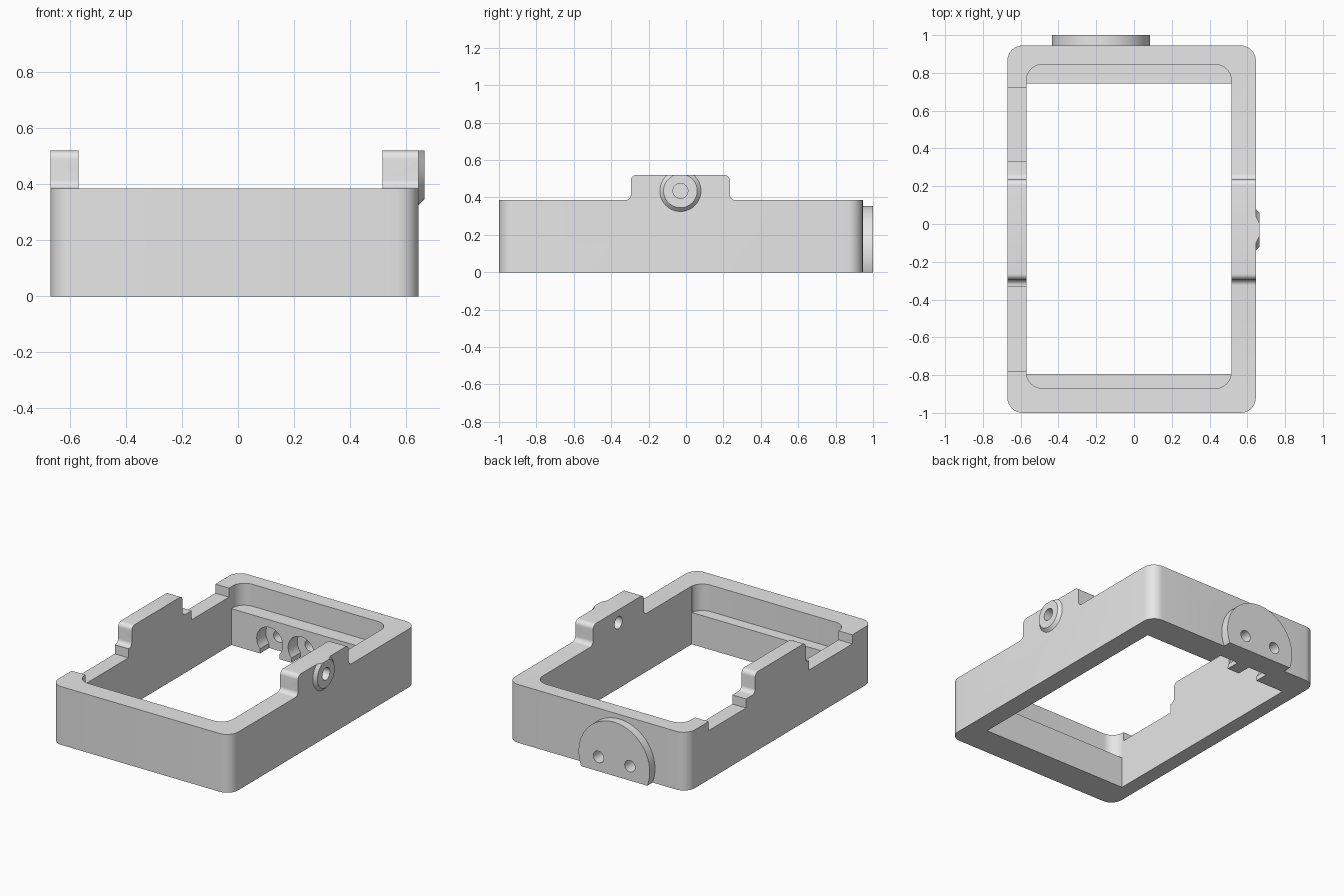
import bpy, bmesh, math
from mathutils import Vector

if "Cube" in bpy.data.objects:
    bpy.data.objects.remove(bpy.data.objects["Cube"])

grey = bpy.data.materials.new("plain_grey")
grey.diffuse_color = (0.8, 0.8, 0.8, 1)
grey.use_nodes = True
grey.node_tree.nodes["Principled BSDF"].inputs["Base Color"].default_value = grey.diffuse_color


def prism(name, pts, axis, lo, hi):
    """Extrude a 2D outline along an axis; outline is (y,z), (x,z) or (x,y)."""
    place = {'X': lambda a, b, t: (t, a, b),
             'Y': lambda a, b, t: (a, t, b),
             'Z': lambda a, b, t: (a, b, t)}[axis]
    bm = bmesh.new()
    face = bm.faces.new([bm.verts.new(place(a, b, lo)) for a, b in pts])
    ext = bmesh.ops.extrude_face_region(bm, geom=[face])
    top = [v for v in ext['geom'] if isinstance(v, bmesh.types.BMVert)]
    bmesh.ops.translate(bm, verts=top, vec=Vector(place(0, 0, hi - lo)))
    bmesh.ops.recalc_face_normals(bm, faces=bm.faces)
    me = bpy.data.meshes.new(name)
    bm.to_mesh(me)
    bm.free()
    me.materials.append(grey)
    ob = bpy.data.objects.new(name, me)
    bpy.context.collection.objects.link(ob)
    return ob


def rect(x0, x1, y0, y1):
    return [(x0, y0), (x1, y0), (x1, y1), (x0, y1)]


def arc(cx, cy, r, a0, a1, n=8):
    return [(cx + r * math.cos(math.radians(a0 + (a1 - a0) * i / n)),
             cy + r * math.sin(math.radians(a0 + (a1 - a0) * i / n)))
            for i in range(n + 1)]


def circle(cx, cy, r, n=48):
    return arc(cx, cy, r, 0, 360, n)[:-1]


def rounded(x0, x1, y0, y1, r):
    return (arc(x1 - r, y1 - r, r, 0, 90) + arc(x0 + r, y1 - r, r, 90, 180)
            + arc(x0 + r, y0 + r, r, 180, 270) + arc(x1 - r, y0 + r, r, 270, 360))


def combine(target, tool, op):
    mod = target.modifiers.new("combine", 'BOOLEAN')
    mod.operation, mod.solver, mod.object = op, 'EXACT', tool
    bpy.context.view_layer.objects.active = target
    bpy.ops.object.modifier_apply(modifier=mod.name)
    bpy.data.objects.remove(tool)


# outer block with rounded corners
frame = prism("frame", rounded(-0.67, 0.645, -1.0, 0.945, 0.08), 'Z', -0.1, 0.6)

# round pad on the back
combine(frame, prism("back_pad", circle(-0.175, 0.095, 0.26, 72), 'Y', 0.9, 1.0), 'UNION')

# tapered boss on the right side, wide end buried in the wall
boss = prism("side_boss", circle(-0.03, 0.435, 0.155), 'X', 0.60, 0.665)
for v in boss.data.vertices:
    if v.co.x > 0.63:
        v.co.y = -0.03 + (v.co.y + 0.03) * 0.09 / 0.155
        v.co.z = 0.435 + (v.co.z - 0.435) * 0.09 / 0.155
combine(frame, boss, 'UNION')

# side outline: flat rim with a raised, filleted tab
y0, y1, rim, top, r = -0.295, 0.235, 0.385, 0.52, 0.03
outline = ([(-1.1, 0), (1.1, 0), (1.1, rim)]
           + arc(y1 + r, rim + r, r, 270, 180) + arc(y1 - r, top - r, r, 0, 90)
           + arc(y0 + r, top - r, r, 90, 180) + arc(y0 - r, rim + r, r, 0, -90)
           + [(-1.1, rim)])
combine(frame, prism("side_outline", outline, 'X', -1, 1), 'INTERSECT')

# through opening, then the wider pocket that leaves a ledge at each end
combine(frame, prism("opening", rect(-0.57, 0.515, -0.795, 0.745), 'Z', -0.2, 0.8), 'DIFFERENCE')
for a, b, ledge in ((-0.87, 0.1, 0.21), (-0.1, 0.845, 0.24)):
    combine(frame, prism("pocket", rounded(-0.57, 0.515, a, b, 0.085), 'Z', ledge, 0.8),
            'DIFFERENCE')

# shallow notches in the left rim
for a, b in ((-0.78, -0.33), (0.33, 0.72)):
    combine(frame, prism("rim_notch", rect(a, b, 0.325, 0.7), 'X', -0.8, -0.5), 'DIFFERENCE')

# screw holes through the back pad, with recesses open at the bottom
for x in (-0.29, -0.06):
    recess = [(x - 0.07, -0.1), (x + 0.07, -0.1)] + arc(x, 0.095, 0.095, -42.5, 222.5, 32)
    combine(frame, prism("screw_recess", recess, 'Y', 0.7, 0.84), 'DIFFERENCE')
    combine(frame, prism("screw_hole", circle(x, 0.095, 0.038, 32), 'Y', 0.8, 1.1), 'DIFFERENCE')

# hole through the side boss
combine(frame, prism("boss_hole", circle(-0.03, 0.435, 0.04, 32), 'X', 0.4, 0.8), 'DIFFERENCE')

# smooth the fillets, keep the edges sharp
bpy.ops.object.select_all(action='DESELECT')
frame.select_set(True)
bpy.context.view_layer.objects.active = frame
bpy.ops.object.shade_smooth_by_angle(angle=math.radians(30))
